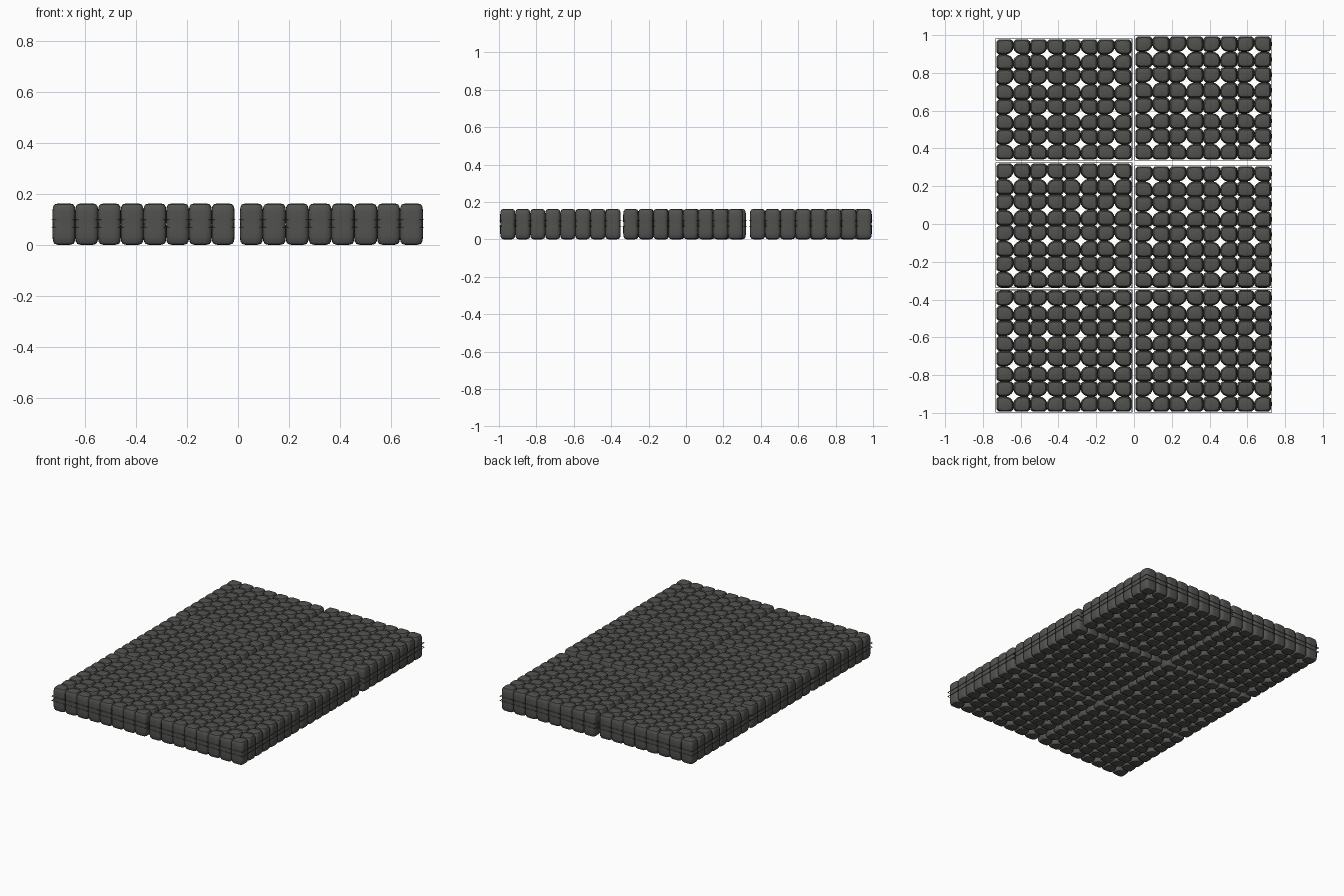
import bpy, bmesh, math

if "Cube" in bpy.data.objects:
    bpy.data.objects.remove(bpy.data.objects["Cube"])

mat = bpy.data.materials.new("dark concrete grey")
mat.diffuse_color = (0.083, 0.083, 0.077, 1)
mat.use_nodes = True
mat.node_tree.nodes["Principled BSDF"].inputs["Base Color"].default_value = mat.diffuse_color

H = 0.163
SEG = 24
# vertical profile of one lobe: (scale of footprint, height)
PROFILE = [(0.5, 0.0), (0.82, 0.004), (0.95, 0.014), (1.0, 0.032), (1.0, 0.070),
           (0.98, H / 2),
           (1.0, H - 0.070), (1.0, H - 0.032), (0.95, H - 0.014), (0.82, H - 0.004), (0.5, H)]


def footprint(a, b, sx, sy):
    """Rounded square, rounder in the corner that faces the block's star hole."""
    pts = []
    for i in range(SEG):
        t = 2 * math.pi * (i + 0.5) / SEG
        c, s = math.cos(t), math.sin(t)
        inner = c * sx < 0 and s * sy < 0
        n = 1.9 if inner else 5.0
        r = (abs(c) ** n + abs(s) ** n) ** (-1 / n)
        pts.append((a * r * c, b * r * s))
    return pts


def add_lobe(bm, cx, cy, a, b, sx, sy):
    base = footprint(a, b, sx, sy)
    rings = [[bm.verts.new((cx + x * s, cy + y * s, z)) for x, y in base] for s, z in PROFILE]
    for lo, hi in zip(rings, rings[1:]):
        for i in range(SEG):
            j = (i + 1) % SEG
            bm.faces.new((lo[i], lo[j], hi[j], hi[i]))
    bm.faces.new(rings[-1])
    bm.faces.new(rings[0][::-1])


def finish(bm, name, smooth):
    me = bpy.data.meshes.new(name)
    bm.to_mesh(me)
    bm.free()
    me.materials.append(mat)
    ob = bpy.data.objects.new(name, me)
    bpy.context.collection.objects.link(ob)
    if smooth:
        bpy.ops.object.select_all(action='DESELECT')
        ob.select_set(True)
        bpy.context.view_layer.objects.active = ob
        bpy.ops.object.shade_smooth_by_angle(angle=math.radians(40))


def add_mat(name, x0, x1, y0, y1):
    # 4 x 4 blocks, each made of four lobes around a star-shaped hole
    bm = bmesh.new()
    w, d = (x1 - x0) / 8, (y1 - y0) / 8
    for i in range(8):
        for j in range(8):
            sx = 1 if i % 2 else -1
            sy = 1 if j % 2 else -1
            add_lobe(bm, x0 + (i + 0.5) * w, y0 + (j + 0.5) * d,
                     w / 2 * 1.015, d / 2 * 1.015, sx, sy)
    finish(bm, name + "_blocks", True)

    # two thin cords round the edge at mid height
    bm = bmesh.new()
    r, o = 0.0015, 0.0035
    for z in (0.069, 0.099):
        rings = []
        for cx, cy, dx, dy in ((x0 - o, y0 - o, -1, -1), (x1 + o, y0 - o, 1, -1),
                               (x1 + o, y1 + o, 1, 1), (x0 - o, y1 + o, -1, 1)):
            rings.append([bm.verts.new((cx + dx * k * r, cy + dy * k * r, z + m * r))
                          for k, m in ((-1, -1), (1, -1), (1, 1), (-1, 1))])
        for q in range(4):
            p, n = rings[q], rings[(q + 1) % 4]
            for k in range(4):
                bm.faces.new((p[k], n[k], n[(k + 1) % 4], p[(k + 1) % 4]))
    bmesh.ops.recalc_face_normals(bm, faces=bm.faces[:])
    finish(bm, name + "_cords", False)


# six mats, slightly unevenly laid
LEFT, RIGHT = (-0.728, -0.014), (0.008, 0.726)
add_mat("left_front_mat", *LEFT, -0.993, -0.353)
add_mat("left_middle_mat", *LEFT, -0.335, 0.320)
add_mat("left_back_mat", *LEFT, 0.342, 0.977)
add_mat("right_front_mat", *RIGHT, -0.993, -0.350)
add_mat("right_middle_mat", *RIGHT, -0.335, 0.305)
add_mat("right_back_mat", *RIGHT, 0.342, 0.993)
